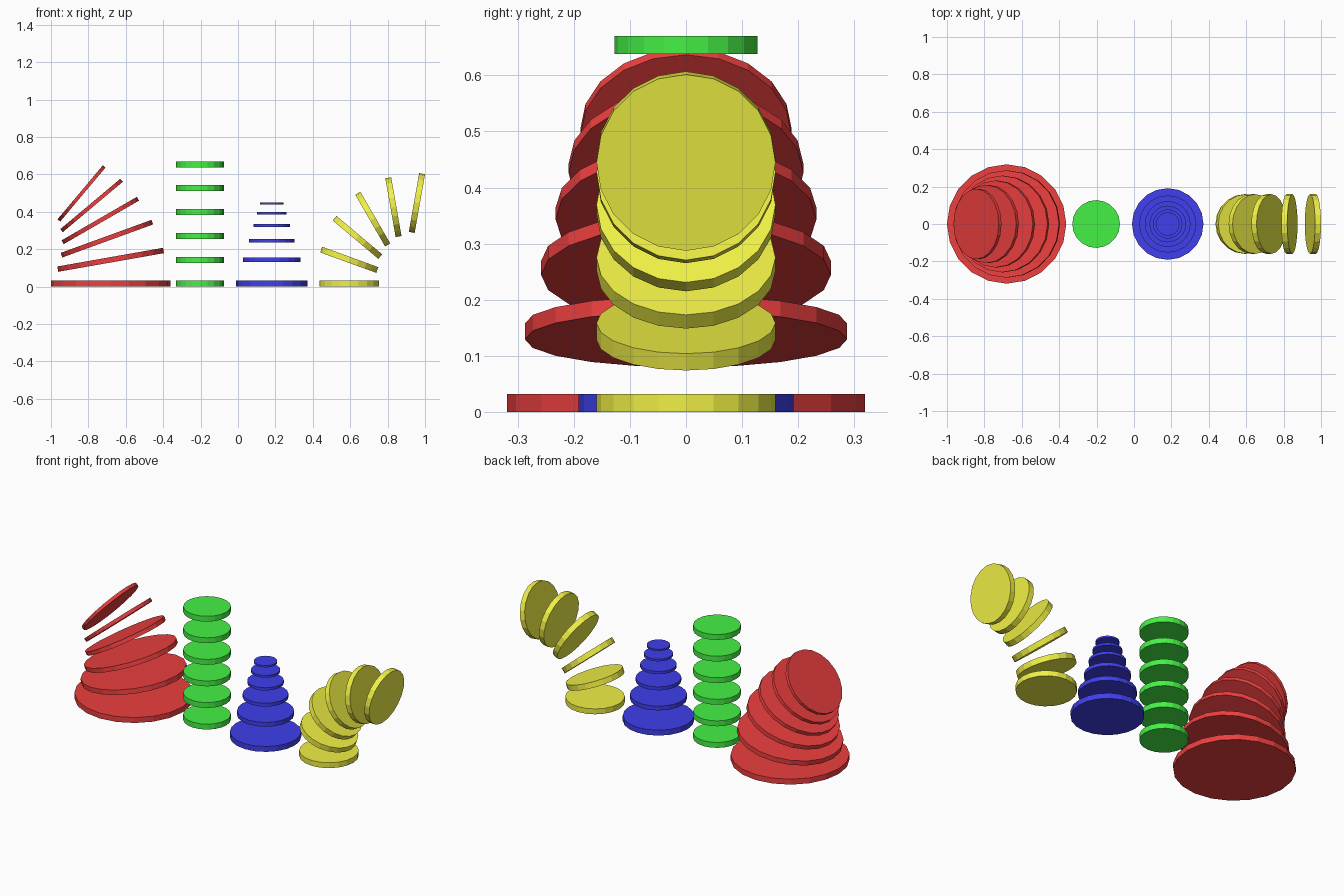
import bpy, bmesh, math
from mathutils import Matrix

if "Cube" in bpy.data.objects:
    bpy.data.objects.remove(bpy.data.objects["Cube"])

U = 2 / 6.2704          # base unit: radius of the largest disc
THICK = 0.1 * U
STEP = 0.4 * U
COUNT = 6
SIDES = 20


def make_material(name, color):
    mat = bpy.data.materials.new(name)
    mat.diffuse_color = (*color, 1)
    mat.use_nodes = True
    mat.node_tree.nodes["Principled BSDF"].inputs["Base Color"].default_value = mat.diffuse_color
    return mat


def disc_stack(name, x, radius, color, tilt=0, shrink=1.0):
    """Each disc is raised, tilted and scaled relative to the one below."""
    mat = make_material(name, color)
    step = (Matrix.Translation((0, 0, STEP))
            @ Matrix.Rotation(math.radians(tilt), 4, 'Y')
            @ Matrix.Scale(shrink, 4))
    frame = Matrix.Translation((x, 0, THICK / 2))
    for i in range(COUNT):
        bm = bmesh.new()
        bmesh.ops.create_cone(bm, cap_ends=True, segments=SIDES,
                              radius1=radius, radius2=radius, depth=THICK)
        mesh = bpy.data.meshes.new(f"{name}_disc_{i + 1}")
        bm.to_mesh(mesh)
        bm.free()
        mesh.materials.append(mat)
        obj = bpy.data.objects.new(mesh.name, mesh)
        obj.matrix_world = frame
        bpy.context.collection.objects.link(obj)
        frame = frame @ step


x0 = -1 + U
# leaning, shrinking stack
disc_stack("red_stack", x0, U, (0.85, 0.05, 0.05), tilt=-10, shrink=0.9)
# straight column
disc_stack("green_stack", x0 + 1.5 * U, 0.4 * U, (0.06, 0.88, 0.06))
# tapering tower
disc_stack("blue_stack", x0 + 2.7 * U, 0.6 * U, (0.05, 0.05, 0.85), shrink=0.8)
# curling stack
disc_stack("yellow_stack", x0 + 4.0 * U, 0.5 * U, (0.87, 0.87, 0.06), tilt=20)
